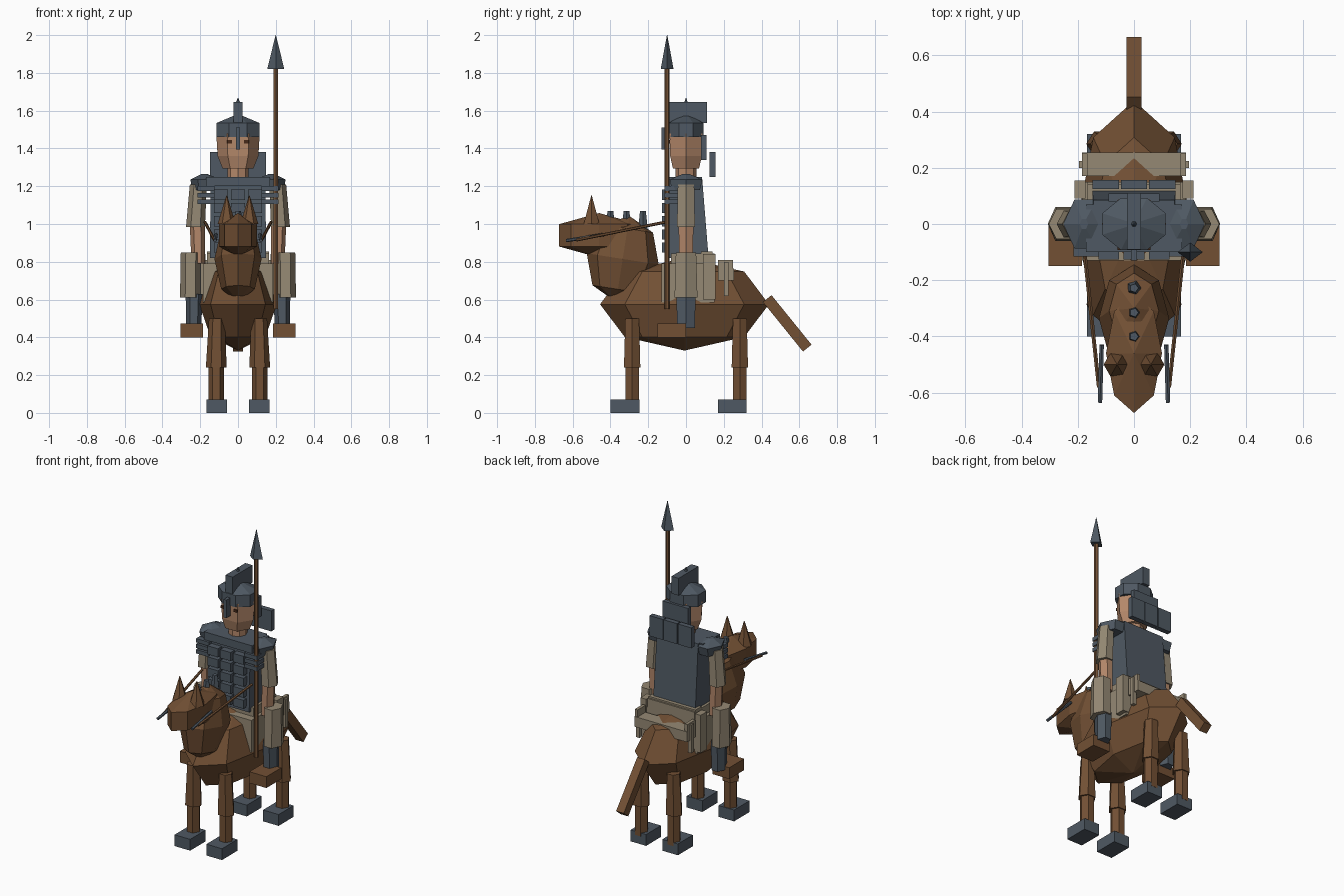
import bpy, bmesh, math
from mathutils import Vector, Matrix

if "Cube" in bpy.data.objects:
    bpy.data.objects.remove(bpy.data.objects["Cube"])


def material(name, rgb):
    m = bpy.data.materials.new(name)
    m.diffuse_color = [((c / 255 + 0.055) / 1.055) ** 2.4 for c in rgb] + [1]
    m.use_nodes = True
    m.node_tree.nodes["Principled BSDF"].inputs["Base Color"].default_value = m.diffuse_color
    return m


BROWN = material("brown", (114, 80, 52))
STEEL = material("steel", (79, 89, 99))
CLOTH = material("cloth", (149, 137, 116))
SKIN = material("skin", (180, 136, 106))
DARK = material("dark brown", (70, 42, 26))


def finish(name, bm, mat, mirror=False):
    bmesh.ops.recalc_face_normals(bm, faces=bm.faces)
    me = bpy.data.meshes.new(name)
    bm.to_mesh(me)
    bm.free()
    me.materials.append(mat)
    ob = bpy.data.objects.new(name, me)
    bpy.context.collection.objects.link(ob)
    if mirror:
        ob.modifiers.new("mirror", 'MIRROR')
    return ob


def loft(name, mat, rings, n=6, mirror=False, turn=0.0):
    """Stacked n-gon rings, each (cx, cy, z, rx, ry)."""
    bm = bmesh.new()
    loops = []
    for cx, cy, z, rx, ry in rings:
        loops.append([bm.verts.new((cx + rx * math.cos(turn + math.tau * i / n),
                                    cy + ry * math.sin(turn + math.tau * i / n), z))
                      for i in range(n)])
    for a, b in zip(loops, loops[1:]):
        for i in range(n):
            j = (i + 1) % n
            bm.faces.new((a[i], a[j], b[j], b[i]))
    bm.faces.new(loops[0])
    bm.faces.new(loops[-1])
    return finish(name, bm, mat, mirror)


def box(name, mat, x, y, z, mirror=False):
    """Box from (min, max) ranges."""
    bm = bmesh.new()
    bmesh.ops.create_cube(bm, size=1)
    for v in bm.verts:
        v.co = [r[0] if c < 0 else r[1] for c, r in zip(v.co, (x, y, z))]
    return finish(name, bm, mat, mirror)


def ball(name, mat, centre, radii, rows, tilt=0.0):
    bm = bmesh.new()
    bmesh.ops.create_uvsphere(bm, u_segments=8, v_segments=rows, radius=1)
    bm.transform(Matrix.Translation(centre) @ Matrix.Rotation(tilt, 4, 'X')
                 @ Matrix.Diagonal((*radii, 1)))
    return finish(name, bm, mat)


def rod(name, mat, a, b, r, n=6, mirror=False):
    a, b = Vector(a), Vector(b)
    bm = bmesh.new()
    bmesh.ops.create_cone(bm, cap_ends=True, segments=n, radius1=r, radius2=r,
                          depth=(b - a).length)
    bm.transform(Matrix.Translation((a + b) / 2)
                 @ (b - a).to_track_quat('Z', 'Y').to_matrix().to_4x4())
    return finish(name, bm, mat, mirror)


# Horse body, neck and head
ball("horse_body", BROWN, (0, -0.008, 0.575), (0.205, 0.447, 0.245), 4)
ball("horse_neck", BROWN, (0, -0.335, 0.815), (0.125, 0.193, 0.23), 4, math.radians(-9))
ball("horse_head", BROWN, (0, -0.46, 0.94), (0.115, 0.245, 0.118), 3)
loft("horse_ear", BROWN, [(0.06, -0.5, 1.0, 0.048, 0.048),
                          (0.06, -0.5, 1.15, 0.002, 0.002)], 6, True)
for i, y in enumerate((-0.4, -0.315, -0.228)):
    loft(f"mane_spike_{i}", STEEL, [(0, y, 0.92, 0.033, 0.033), (0, y, 1.07, 0.016, 0.016)], 5)

# Horse legs and hooves
for tag, y, hoof in (("front", -0.285, (-0.40, -0.245)), ("rear", 0.285, (0.17, 0.32))):
    loft(f"{tag}_leg_upper", BROWN, [(0.115, y, 0.24, 0.055, 0.05),
                                     (0.112, y, 0.50, 0.042, 0.042)], 6, True)
    loft(f"{tag}_leg_lower", BROWN, [(0.115, y, 0.05, 0.042, 0.042),
                                     (0.115, y, 0.25, 0.042, 0.042)], 6, True)
    box(f"{tag}_hoof", STEEL, (0.057, 0.167), hoof, (0, 0.072), True)

# Tail, a slanted square bar
tail = rod("tail", BROWN, (0, 0.43, 0.605), (0, 0.642, 0.343), 0.04, 4)
me = tail.data
axis = Vector((0, 0.212, -0.262)).normalized()
side = Vector((0, axis.z, -axis.y))
for v in me.vertices:   # square the bar to the x axis
    end = Vector((0, 0.43, 0.605)) if v.co.y < 0.53 else Vector((0, 0.642, 0.343))
    k = v.index // 2
    v.co = end + Vector(((0.027 if k in (0, 3) else -0.027), 0, 0)) \
        + side * (0.029 if k < 2 else -0.029)

# Saddle, blanket and straps
box("saddle_blanket", CLOTH, (-0.185, 0.185), (-0.13, 0.15), (0.585, 0.79))
box("saddle_seat", CLOTH, (-0.165, 0.165), (-0.08, 0.15), (0.72, 0.845))
box("saddle_cantle", CLOTH, (-0.185, 0.185), (0.17, 0.255), (0.70, 0.765))
box("rear_strap", CLOTH, (0.165, 0.185), (0.17, 0.25), (0.72, 0.81), True)
box("hanging_strap", CLOTH, (0.17, 0.195), (0.2, 0.225), (0.62, 0.80), True)
box("side_strap", CLOTH, (0.172, 0.212), (0.09, 0.155), (0.60, 0.84), True)

# Rider legs and boots
loft("rider_thigh", CLOTH, [(0.252, 0, 0.61, 0.055, 0.07), (0.25, 0, 0.85, 0.053, 0.062)],
     6, True)
loft("rider_shin", STEEL, [(0.235, 0, 0.45, 0.04, 0.055), (0.232, 0, 0.63, 0.045, 0.058)],
     6, True)
box("rider_boot", BROWN, (0.185, 0.305), (-0.15, 0.0), (0.40, 0.472), True)

# Torso, collar, belt and chest armour plates
loft("torso", STEEL, [(0, 0.01, 0.82, 0.21, 0.155), (0, 0, 1.25, 0.205, 0.12)], 4,
     turn=math.pi / 4)
box("collar", STEEL, (-0.17, 0.17), (-0.1, 0.07), (1.2, 1.25))
box("belt", CLOTH, (-0.165, 0.165), (0.08, 0.14), (0.80, 0.855))
for row in range(5):
    for col in (-1, 0, 1):
        x, z = col * 0.09, 1.155 - row * 0.07
        box(f"chest_plate_{row}_{col + 1}", STEEL, (x - 0.037, x + 0.037), (-0.127, -0.08),
            (z - 0.027, z + 0.027))
for i in range(3):
    z = 1.2 - i * 0.035
    box(f"shoulder_strip_{i}", STEEL, (0.125, 0.215), (-0.115, -0.03), (z - 0.025, z), True)

# Arms and shoulder pads
loft("shoulder_pad", STEEL, [(0.172, 0, 1.18, 0.07, 0.085), (0.172, 0, 1.235, 0.08, 0.1),
                             (0.178, 0, 1.265, 0.015, 0.02)], 6, True)
loft("sleeve", CLOTH, [(0.225, 0, 0.985, 0.05, 0.055), (0.21, 0, 1.21, 0.045, 0.05)], 6, True)
loft("forearm", SKIN, [(0.21, 0, 0.79, 0.036, 0.042), (0.215, 0, 0.99, 0.04, 0.045)], 6, True)

# Neck and face
loft("neck", SKIN, [(0, 0, 1.23, 0.055, 0.055), (0, 0, 1.33, 0.055, 0.055)], 8)
loft("face", SKIN, [(0, 0, 1.295, 0.082, 0.08), (0, 0, 1.36, 0.108, 0.097),
                    (0, 0, 1.48, 0.115, 0.1)], 6)
box("eye", DARK, (0.033, 0.058), (-0.092, -0.084), (1.427, 1.444), True)

# Helmet with crest, nose guard and neck guard
loft("helmet", STEEL, [(0, 0, 1.46, 0.122, 0.1), (0, 0, 1.535, 0.122, 0.1),
                       (0, 0, 1.575, 0.02, 0.02)], 8, turn=math.pi / 8)
box("crest", STEEL, (-0.025, 0.025), (-0.09, 0.11), (1.535, 1.645))
loft("crest_tip", STEEL, [(0, 0, 1.64, 0.012, 0.012), (0, 0, 1.667, 0.002, 0.002)], 6)
box("nose_guard", STEEL, (-0.01, 0.01), (-0.13, -0.09), (1.395, 1.51))
box("helmet_back", STEEL, (-0.09, 0.09), (0.08, 0.108), (1.34, 1.47))
for i in (-1, 0, 1):
    box(f"neck_guard_{i + 1}", STEEL, (i * 0.1 - 0.047, i * 0.1 + 0.047), (0.125, 0.157),
        (1.25, 1.38))

# Spear
rod("spear_shaft", BROWN, (0.2, -0.1, 0.55), (0.2, -0.1, 1.84), 0.013, 6)
loft("spear_head", STEEL, [(0.2, -0.1, 1.82, 0.045, 0.034), (0.2, -0.1, 2.0, 0.001, 0.001)], 4)

# Reins and bit bars
rod("rein", BROWN, (0.175, -0.11, 1.01), (0.125, -0.58, 0.915), 0.008, 6, True)
rod("bit_bar", STEEL, (0.115, -0.43, 0.945), (0.121, -0.635, 0.912), 0.009, 6, True)
